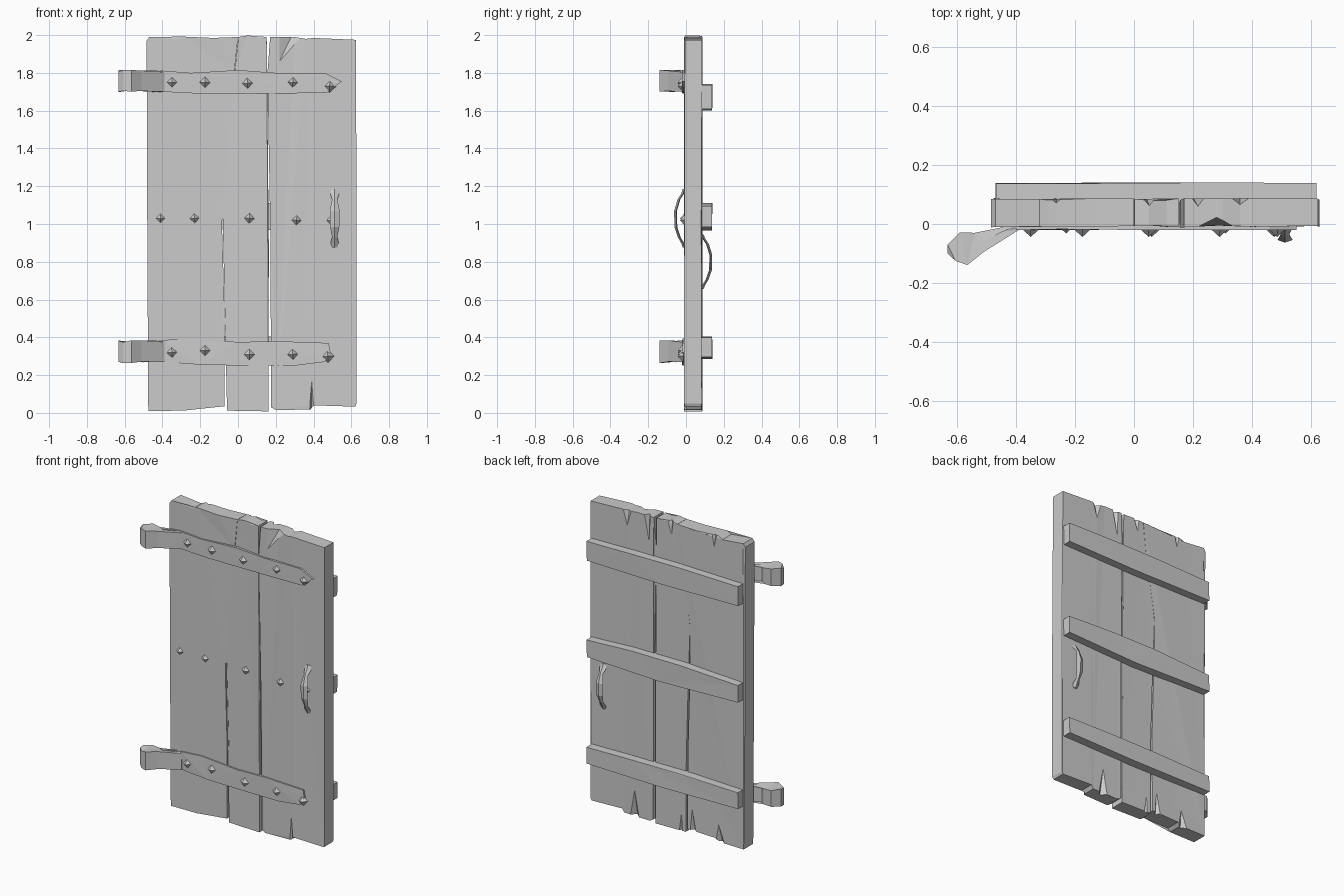
import bpy, bmesh, math, random
from mathutils import Vector, Matrix

random.seed(4)
if "Cube" in bpy.data.objects:
    bpy.data.objects.remove(bpy.data.objects["Cube"], do_unlink=True)

# One grey for the whole door
grey = bpy.data.materials.new("plain grey")
grey.use_nodes = True
COLOUR = (0.6, 0.6, 0.6, 1)
grey.diffuse_color = COLOUR
grey.node_tree.nodes["Principled BSDF"].inputs["Base Color"].default_value = COLOUR


def finish(name, bm):
    bmesh.ops.recalc_face_normals(bm, faces=bm.faces)
    mesh = bpy.data.meshes.new(name)
    bm.to_mesh(mesh)
    bm.free()
    mesh.materials.append(grey)
    obj = bpy.data.objects.new(name, mesh)
    bpy.context.collection.objects.link(obj)
    return obj


def prism(name, outline, lo, hi, upright=True, rough=0.0):
    """Extrude an outline: xz along y when upright, otherwise xy along z."""
    bm = bmesh.new()
    rings = []
    for depth in (lo, hi):
        ring = []
        for a, b in outline:
            d = depth + random.uniform(-rough, rough)
            ring.append(bm.verts.new((a, d, b) if upright else (a, b, d)))
        bm.faces.new(ring)
        rings.append(ring)
    n = len(outline)
    for i in range(n):
        j = (i + 1) % n
        bm.faces.new((rings[0][i], rings[0][j], rings[1][j], rings[1][i]))
    bmesh.ops.triangulate(bm, faces=bm.faces)
    return finish(name, bm)


FRONT, BACK = -0.008, 0.084


def chip_cutter(x0, x1, apex_x, apex_z, depth, front, top):
    """Tapered splinter that opens at a plank end and runs out on its face."""
    out = (FRONT - 0.01) if front else (BACK + 0.01)
    deep = out + (depth + 0.01) * (1 if front else -1)
    end = 2.03 if top else -0.03
    bm = bmesh.new()
    v = [bm.verts.new(p) for p in ((x0, out, end), (x1, out, end),
                                   (apex_x, out, apex_z), ((x0 + x1) / 2, deep, end))]
    for tri in ((0, 1, 2), (0, 1, 3), (1, 2, 3), (2, 0, 3)):
        bm.faces.new([v[i] for i in tri])
    return finish("chip_cutter", bm)


def volume(mesh):
    bm = bmesh.new()
    bm.from_mesh(mesh)
    result = bm.calc_volume()
    bm.free()
    return result


def carve(plank, cutter):
    """Cut one chip, keeping the plank as it was if the cut is unsound."""
    mod = plank.modifiers.new("chip", "BOOLEAN")
    mod.object = cutter
    mod.operation = "DIFFERENCE"
    mod.solver = "EXACT"
    bpy.context.view_layer.update()
    carved = bpy.data.meshes.new_from_object(
        plank.evaluated_get(bpy.context.evaluated_depsgraph_get()))
    plank.modifiers.clear()
    before = volume(plank.data)
    if 0.95 * before < volume(carved) <= before:
        plank.data = carved
    bpy.data.objects.remove(cutter, do_unlink=True)


# Three planks with uneven ends and narrow seams
planks = {
    "left_plank": [(-0.475, 0.01), (-0.29, 0.012), (-0.27, 0.03), (-0.072, 0.035),
                   (-0.07, 0.5), (-0.085, 1.0), (-0.09, 1.35), (-0.02, 1.8), (0.0, 1.99),
                   (-0.13, 1.985), (-0.29, 1.992), (-0.32, 1.975), (-0.47, 1.99),
                   (-0.484, 1.97), (-0.48, 0.9)],
    "middle_plank": [(-0.058, 0.012), (0.162, 0.008), (0.163, 0.9), (0.15, 1.8), (0.152, 1.99),
                     (0.11, 1.985), (0.05, 1.998), (0.002, 1.99), (-0.018, 1.8), (-0.088, 1.35),
                     (-0.075, 1.0), (-0.06, 0.5)],
    "right_plank": [(0.175, 0.03), (0.2, 0.015), (0.385, 0.018), (0.4, 0.04), (0.62, 0.033),
                    (0.628, 0.05), (0.628, 1.0), (0.624, 1.975), (0.4, 1.985), (0.36, 1.98),
                    (0.3, 1.99), (0.17, 1.99), (0.156, 1.8), (0.172, 0.9)],
}
chips = {
    # x0, x1, apex x, apex z, depth, on front, at top
    "left_plank": [(-0.47, -0.40, -0.455, 1.93, 0.03, True, True),
                   (-0.36, -0.26, -0.31, 1.92, 0.04, True, True),
                   (-0.30, -0.23, -0.26, 1.87, 0.02, False, True),
                   (-0.36, -0.26, -0.29, 0.16, 0.03, False, False),
                   (-0.15, -0.08, -0.10, 0.23, 0.03, False, False)],
    "middle_plank": [(0.012, 0.065, 0.01, 1.82, 0.05, True, True),
                     (0.095, 0.145, 0.13, 1.82, 0.05, True, True),
                     (0.02, 0.09, 0.04, 1.88, 0.03, False, True),
                     (-0.04, 0.0, -0.03, 0.20, 0.02, False, False)],
    "right_plank": [(0.20, 0.40, 0.20, 1.82, 0.04, True, True),
                    (0.19, 0.25, 0.20, 1.78, 0.03, False, True),
                    (0.31, 0.41, 0.36, 1.86, 0.03, False, True),
                    (0.37, 0.41, 0.39, 0.24, 0.02, True, False),
                    (0.26, 0.36, 0.31, 0.24, 0.04, False, False)],
}
for name, outline in planks.items():
    plank = prism(name, outline, FRONT, BACK, rough=0.004)
    for chip in chips[name]:
        carve(plank, chip_cutter(*chip))

# Back battens
for name, low, high, bow in (("top_batten", 1.605, 1.735, 0.005),
                             ("middle_batten", 0.98, 1.095, 0.015),
                             ("bottom_batten", 0.29, 0.40, 0.005)):
    prism(name, [(-0.47, low), (0.1, low - bow), (0.615, low + 0.005), (0.618, high),
                 (0.3, high + bow), (-0.05, high + bow), (-0.468, high - 0.005)],
          BACK - 0.01, 0.139, rough=0.002)

# Hinge straps with a bent arm and a chunky knuckle
knuckle = [(-0.39, 0.0), (-0.505, -0.055), (-0.54, -0.03), (-0.59, -0.028), (-0.632, -0.07),
           (-0.632, -0.1), (-0.605, -0.125), (-0.565, -0.139), (-0.51, -0.095), (-0.39, -0.02)]
straps = {
    "top": (1.70, [(-0.4, 0.0), (-0.2, -0.01), (0.1, 0.0), (0.3, -0.008), (0.47, -0.005),
                   (0.55, 0.055), (0.46, 0.1), (0.2, 0.1), (0.0, 0.115), (-0.25, 0.1),
                   (-0.4, 0.112)]),
    "bottom": (0.27, [(-0.4, 0.0), (-0.2, -0.015), (0.05, -0.02), (0.3, -0.02), (0.46, 0.0),
                      (0.49, 0.05), (0.48, 0.1), (0.2, 0.11), (0.0, 0.105), (-0.25, 0.125),
                      (-0.4, 0.115)]),
}
for name, (base, shape) in straps.items():
    prism(name + "_hinge_strap", [(x, base + z) for x, z in shape], -0.019, 0.003, rough=0.002)
    prism(name + "_hinge_knuckle", knuckle, base, base + 0.11, upright=False, rough=0.006)

# Pyramid rivets
rows = [
    (-0.012, [(-0.35, 1.75), (-0.175, 1.75), (0.05, 1.745), (0.29, 1.75), (0.485, 1.73)]),
    (0.0, [(-0.41, 1.03), (-0.23, 1.03), (0.06, 1.03), (0.31, 1.02), (0.495, 1.02)]),
    (-0.012, [(-0.35, 0.32), (-0.175, 0.33), (0.06, 0.31), (0.29, 0.31), (0.475, 0.30)]),
]
bm = bmesh.new()
for y, spots in rows:
    for x, z in spots:
        turn = Matrix.Rotation(math.pi / 2, 4, "X") @ Matrix.Rotation(random.uniform(-0.1, 0.1), 4, "Z")
        place = Matrix.Translation((x, y - 0.016, z)) @ turn
        bmesh.ops.create_cone(bm, cap_ends=True, segments=4, radius1=0.035, radius2=0,
                              depth=0.032, matrix=place)
finish("rivets", bm)


# Bowed handles with flared ends
def handle(name, x, z_mid, half, surface, side):
    steps = [(-1, 0.0, 0.012), (-0.85, 0.008, 0.022), (-0.65, 0.026, 0.014), (-0.3, 0.044, 0.024),
             (0.25, 0.046, 0.026), (0.65, 0.028, 0.014), (0.85, 0.008, 0.024), (1, 0.0, 0.018)]
    bm = bmesh.new()
    prev = None
    for t, rise, wide in steps:
        c = Vector((x, surface + side * rise, z_mid + half * t))
        ring = [bm.verts.new(c + Vector(o)) for o in
                ((-wide, 0, 0), (0, side * 0.009, 0), (wide, 0, 0), (0, -side * 0.006, 0))]
        if prev:
            for i in range(4):
                j = (i + 1) % 4
                bm.faces.new((prev[i], prev[j], ring[j], ring[i]))
        else:
            bm.faces.new(ring)
        prev = ring
    bm.faces.new(prev)
    finish(name, bm)


handle("front_handle", 0.512, 1.03, 0.155, FRONT, -1)
handle("back_handle", 0.53, 0.80, 0.145, BACK, 1)
